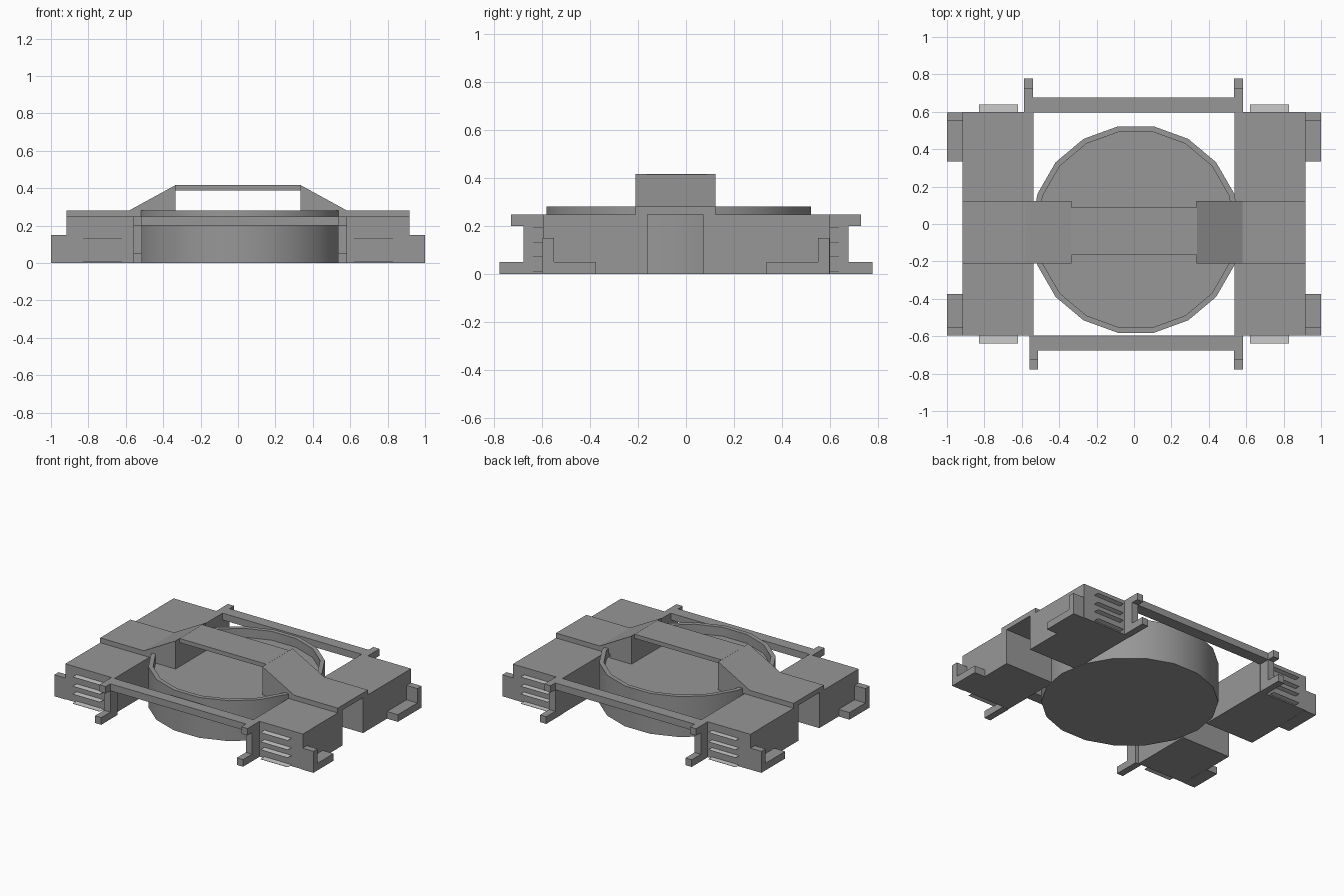
import bpy, bmesh, math

if "Cube" in bpy.data.objects:
    bpy.data.objects.remove(bpy.data.objects["Cube"])

dark = bpy.data.materials.new("dark_grey")
dark.diffuse_color = (0.31, 0.31, 0.31, 1)
dark.use_nodes = True
dark.node_tree.nodes["Principled BSDF"].inputs["Base Color"].default_value = dark.diffuse_color
light = bpy.data.materials.new("light_grey")
light.diffuse_color = (0.8, 0.8, 0.8, 1)
light.use_nodes = True
light.node_tree.nodes["Principled BSDF"].inputs["Base Color"].default_value = light.diffuse_color


def finish(bm, name, mat=dark):
    bmesh.ops.recalc_face_normals(bm, faces=bm.faces)
    me = bpy.data.meshes.new(name)
    bm.to_mesh(me)
    bm.free()
    me.materials.append(mat)
    ob = bpy.data.objects.new(name, me)
    bpy.context.collection.objects.link(ob)
    return ob


def box(name, x, y, z, mat=dark):
    """Box from three ranges, in any order."""
    bm = bmesh.new()
    bmesh.ops.create_cube(bm, size=1)
    for v in bm.verts:
        for i, r in enumerate((x, y, z)):
            v.co[i] = r[1] if v.co[i] > 0 else r[0]
    return finish(bm, name, mat)


def prism(name, pts, axis, lo, hi):
    """Extrude a profile along x (points are y,z) or y (points are x,z)."""
    bm = bmesh.new()
    place = (lambda p: (lo, *p)) if axis == 'x' else (lambda p: (p[0], lo, p[1]))
    f = bm.faces.new([bm.verts.new(place(p)) for p in pts])
    new = bmesh.ops.extrude_face_region(bm, geom=[f])["geom"]
    d = hi - lo
    bmesh.ops.translate(bm, verts=[g for g in new if isinstance(g, bmesh.types.BMVert)],
                        vec=(d, 0, 0) if axis == 'x' else (0, d, 0))
    return finish(bm, name)


FLOOR, RIM, TOP = 0.22, 0.282, 0.416

# Round tray: 18-sided, raised floor and thin rim
bm = bmesh.new()
rings = []
for r, z in ((0.56, 0), (0.56, RIM), (0.53, RIM), (0.53, FLOOR)):
    rings.append([bm.verts.new((0.01 + r * math.cos(i * math.tau / 18),
                                -0.03 + r * math.sin(i * math.tau / 18), z))
                  for i in range(18)])
for a, b in zip(rings, rings[1:]):
    for i in range(18):
        j = (i + 1) % 18
        bm.faces.new((a[i], a[j], b[j], b[i]))
bm.faces.new(rings[0])
bm.faces.new(rings[-1])
tray = finish(bm, "round_tray")
bpy.context.view_layer.objects.active = tray
tray.select_set(True)
bpy.ops.object.shade_smooth_by_angle(angle=math.radians(30))
tray.select_set(False)

for sx, side in ((-1, "left"), (1, "right")):
    # Side housings, split by an open channel under the strap
    for y, end in (((-0.595, -0.16), "front"), ((0.07, 0.6), "back")):
        box(f"{side}_{end}_housing", (sx * 0.537, sx * 0.917), y, (0.001, 0.248))

    # Strap end: flat plate and sloped support
    prism(f"{side}_strap", [(sx * 0.917, 0.248), (sx * 0.917, RIM), (sx * 0.58, RIM),
                            (sx * 0.335, TOP), (sx * 0.335, FLOOR - 0.01),
                            (sx * 0.5, FLOOR - 0.01), (sx * 0.5, 0.248)], 'y', -0.21, 0.123)

    for sy, end in ((-1, "front"), (1, "back")):
        # L-shaped outer feet
        inner = 0.335 if sy > 0 else 0.375
        prism(f"{side}_{end}_foot", [(sy * inner, 0), (sy * 0.597, 0), (sy * 0.597, 0.15),
                                     (sy * 0.55, 0.15), (sy * 0.55, 0.05),
                                     (sy * inner, 0.05)],
              'x', sx * 0.91, sx * 1.0)

        # C-shaped pin brackets
        x0 = {(-1, -1): -0.56, (-1, 1): -0.588}.get((sx, sy), 0.535)
        prism(f"{side}_{end}_bracket",
              [(sy * y, z) for y, z in ((0.595, 0), (0.777, 0), (0.777, 0.05), (0.677, 0.05),
                                        (0.677, 0.2), (0.728, 0.2), (0.728, 0.248),
                                        (0.595, 0.248))],
              'x', x0, x0 + 0.048)

        # Vent louvres
        for k, z in enumerate((0.01, 0.075, 0.13, 0.195)):
            box(f"{side}_{end}_louvre_{k + 1}", (sx * 0.62, sx * 0.83),
                (sy * 0.59, sy * 0.638), (z - 0.001, z + 0.001), light)

# Long rails joining the brackets
for sy, end in ((-1, "front"), (1, "back")):
    box(f"{end}_rail", (-0.54, 0.54), (sy * 0.597, sy * 0.677), (0.2, 0.248))

# Raised bridge over the tray
box("bridge", (-0.336, 0.336), (-0.165, 0.087), (0.387, TOP))
